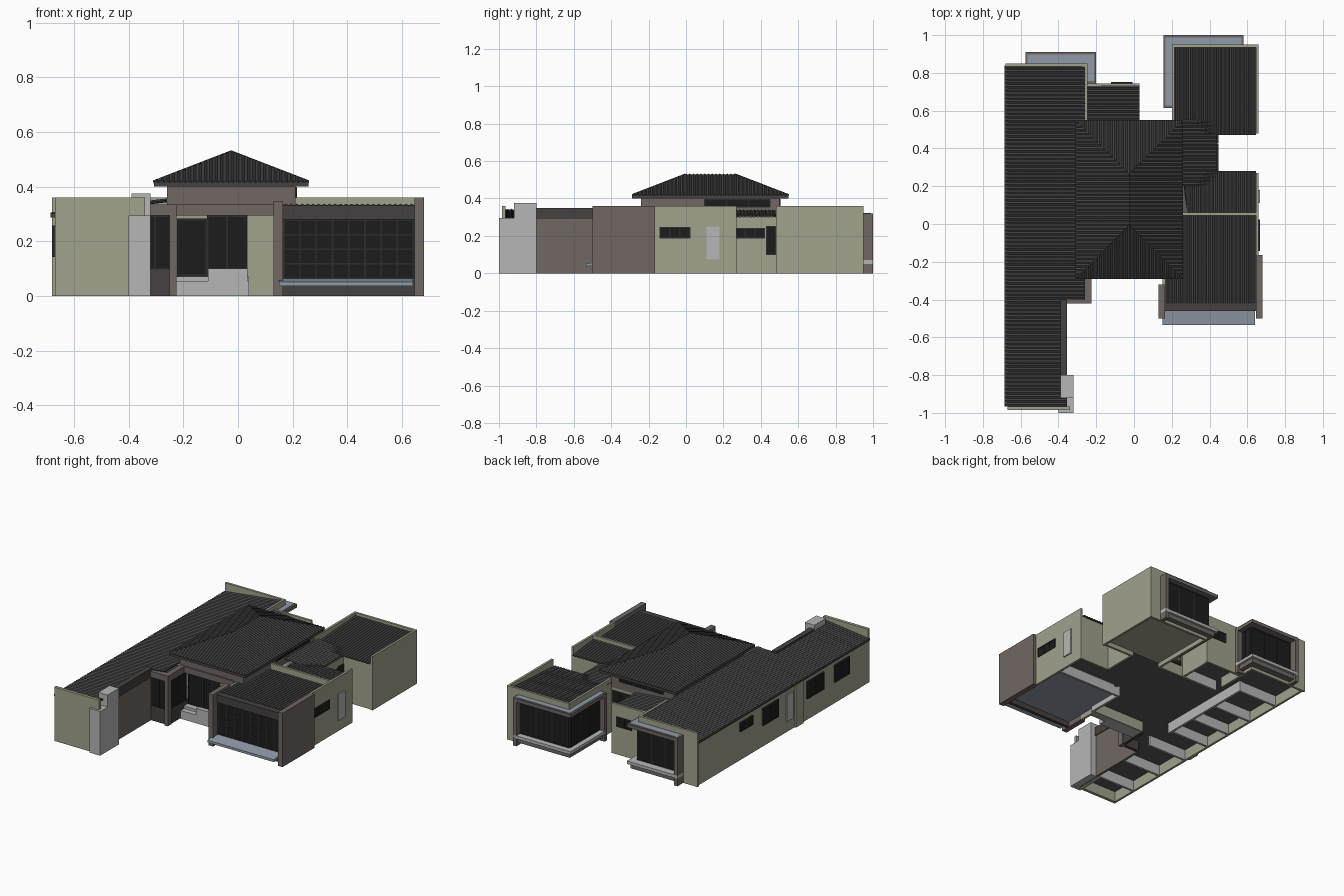
import bpy, bmesh
from mathutils import Vector

if "Cube" in bpy.data.objects:
    bpy.data.objects.remove(bpy.data.objects["Cube"])


def mat(name, *rgb):
    m = bpy.data.materials.new(name)
    m.diffuse_color = (*rgb, 1)
    m.use_nodes = True
    m.node_tree.nodes["Principled BSDF"].inputs["Base Color"].default_value = m.diffuse_color
    return m


BEIGE = mat("beige_render", .36, .36, .27)
BROWN = mat("brown_cladding", .16, .135, .125)
DARK = mat("dark_fascia", .06, .053, .05)
ROOF = mat("roof_sheet", .05, .05, .052)
GLASS = mat("dark_glass", .012, .012, .012)
FRAME = mat("window_frame", .025, .025, .025)
PALE = mat("pale_grey", .47, .47, .47)
FLOOR = mat("floor_grey", .1, .1, .1)
BLUE = mat("blue_grey", .28, .33, .39)


def finish(name, bm, m):
    me = bpy.data.meshes.new(name)
    bm.to_mesh(me)
    bm.free()
    me.materials.append(m)
    ob = bpy.data.objects.new(name, me)
    bpy.context.collection.objects.link(ob)
    return ob


def box(name, x0, x1, y0, y1, z0, z1, m):
    bm = bmesh.new()
    bmesh.ops.create_cube(bm, size=1)
    for v in bm.verts:
        v.co = Vector((x0 + (v.co.x + .5) * (x1 - x0), y0 + (v.co.y + .5) * (y1 - y0),
                       z0 + (v.co.z + .5) * (z1 - z0)))
    return finish(name, bm, m)


def slope(name, a, b, inward, depth, z0, pitch, step=.02, rib=.006):
    """Ribbed roof plane rising inward from the eave a-b; depth is a function of eave distance."""
    a, b, n = Vector((*a, 0)), Vector((*b, 0)), Vector((*inward, 0))
    length = (b - a).length
    count = 2 * round(length / step)
    bm = bmesh.new()
    last = None
    for i in range(count + 1):
        s = length * i / count
        p = a.lerp(b, i / count)
        d = depth(s)
        up = Vector((0, 0, z0 + (rib if i % 2 else 0)))
        pair = (bm.verts.new(p + up), bm.verts.new(p + n * d + up + Vector((0, 0, d * pitch))))
        if last:
            bm.faces.new((last[0], pair[0], pair[1], last[1]))
        last = pair
    bmesh.ops.recalc_face_normals(bm, faces=bm.faces)
    ob = finish(name, bm, ROOF)
    mod = ob.modifiers.new("thickness", "SOLIDIFY")
    mod.thickness = .008
    return ob


def window(name, axis, at, u0, u1, z0, z1, panes=2, rows=1):
    """Glass panel with frame bars, facing along x or y, centred on plane 'at'."""
    def piece(n, a, b, c, d, t, m):
        if axis == "x":
            box(n, at - t, at + t, a, b, c, d, m)
        else:
            box(n, a, b, at - t, at + t, c, d, m)
    piece(name + "_glass", u0, u1, z0, z1, .009, GLASS)
    w = .003
    for i in range(panes + 1):
        u = u0 + (u1 - u0) * i / panes
        piece(name + "_upright", u - w, u + w, z0 - w, z1 + w, .011, FRAME)
    for i in range(rows + 1):
        z = z0 + (z1 - z0) * i / rows
        piece(name + "_rail", u0 - w, u1 + w, z - w, z + w, .0115, FRAME)


# Left wing: outer wall, gable parapets, inner walls
box("left_outer_wall", -.67, -.655, -.97, .84, 0, .295, BEIGE)
box("left_front_parapet", -.67, -.34, -.985, -.965, 0, .36, BEIGE)
box("left_back_parapet", -.68, -.245, .835, .85, 0, .36, BEIGE)
box("left_back_return", -.26, -.245, .55, .85, 0, .36, BEIGE)
box("left_inner_wall", -.375, -.36, -.97, -.4, 0, .29, BROWN)
box("left_inner_fascia", -.39, -.355, -.8, -.4, .29, .35, DARK)
box("left_eave_fascia", -.685, -.67, -.965, .84, .288, .302, DARK)
box("front_pier_low", -.40, -.32, -1, -.8, 0, .295, PALE)
box("front_pier_high", -.39, -.32, -.92, -.8, .295, .375, PALE)

# Left wing side windows and door
for i, (y0, y1, z0, z1) in enumerate([(.26, .39, .195, .25), (-.01, .15, .145, .255),
                                      (-.49, -.32, .145, .255), (-.76, -.61, .145, .255)]):
    window(f"left_window_{i}", "x", -.668, y0, y1, z0, z1)
box("left_side_door", -.676, -.66, -.17, -.1, .07, .25, PALE)
box("left_door_pier", -.68, -.66, -.27, -.19, 0, .295, BEIGE)

# Left bay beside the entrance
box("bay_low_wall", -.36, -.25, -.405, -.385, 0, .1, DARK)
window("bay_window", "y", -.395, -.355, -.25, .1, .292, 2)
box("bay_column", -.25, -.225, -.42, -.38, 0, .335, BROWN)
box("bay_parapet_front", -.39, -.225, -.42, -.38, .295, .335, BROWN)
box("bay_parapet_side", -.26, -.225, -.42, -.22, .295, .335, BROWN)
box("bay_side_low_wall", -.25, -.23, -.38, -.2, 0, .1, DARK)
window("bay_side_window", "x", -.24, -.38, -.22, .1, .292, 2)
box("bay_roof", -.38, -.24, -.4, -.22, .305, .315, DARK)

# Entrance
box("entry_wall", -.23, .15, -.2, -.185, 0, .335, BEIGE)
box("entry_beam", -.26, .14, -.25, -.225, .295, .335, BROWN)
box("entry_ceiling", -.24, .15, -.24, -.19, .3, .31, BEIGE)
window("entry_window", "y", -.2, -.22, -.115, .075, .28, 1)
window("entry_door", "y", -.2, -.11, .03, .075, .292, 2)
box("entry_step_low", -.225, .04, -.285, -.2, 0, .055, PALE)
box("entry_step_high", -.225, .04, -.25, -.2, .055, .072, PALE)
box("entry_planter", -.11, .035, -.285, -.255, 0, .1, PALE)
box("entry_side_wall", .035, .15, -.24, -.2, 0, .295, BEIGE)

# Raised core under the hip roof
box("core_front", -.26, .21, -.24, -.225, .3, .405, BROWN)
box("core_back", -.26, .21, .485, .5, .3, .405, BROWN)
box("core_left", -.26, -.245, -.24, .5, .3, .405, BROWN)
box("core_right", .195, .21, -.24, .5, .3, .405, BROWN)
window("clerestory_right", "x", .205, .1, .45, .355, .395, 3)
window("clerestory_back", "y", .495, -.18, .14, .355, .395, 3)
box("core_back_lower", .02, .21, .485, .5, 0, .31, BEIGE)
window("patio_doors", "y", .495, .04, .19, .075, .28, 3)
box("hip_fascia", -.308, .258, -.288, .548, .4, .416, DARK)

# Hip roof: four ribbed planes
D, P = .285, .11 / .285
LX, LY = .57, .84
long_hip = lambda s: min(s, LY - s, D)
short_hip = lambda s: min(s, LX - s, D)
slope("hip_left", (-.31, -.29), (-.31, .55), (1, 0), long_hip, .417, P)
slope("hip_right", (.26, -.29), (.26, .55), (-1, 0), long_hip, .417, P)
slope("hip_front", (-.31, -.29), (.26, -.29), (0, 1), short_hip, .417, P)
slope("hip_back", (-.31, .55), (.26, .55), (0, -1), short_hip, .417, P)

# Low pitched roofs
slope("left_roof_front", (-.685, -.965), (-.685, -.8), (1, 0), lambda s: .33, .3, .12)
slope("left_roof_middle", (-.685, -.8), (-.685, -.4), (1, 0), lambda s: .295, .3, .12)
slope("left_roof_back", (-.685, -.4), (-.685, .838), (1, 0), lambda s: .425, .3, .12)
slope("rear_roof", (.03, .49), (.03, .732), (-1, 0), lambda s: .275, .305, .1)
slope("garage_roof", (.165, -.42), (.645, -.42), (0, 1), lambda s: .47, .332, -.03)
slope("laundry_roof", (.26, .28), (.645, .28), (0, -1), lambda s: min(.23, .02 + .0 + 9 * s), .31, .1)
slope("passage_roof", (.44, .2), (.44, .55), (-1, 0), lambda s: .24, .308, .11)
slope("bedroom_roof", (.21, .47), (.645, .47), (0, 1), lambda s: .465, .312, .06)

# Garage
box("garage_left_fin", .13, .165, -.5, -.32, 0, .345, BROWN)
box("garage_right_fin", .645, .68, -.5, -.165, 0, .36, BROWN)
box("garage_left_wall", .15, .165, -.32, -.185, 0, .33, BEIGE)
box("garage_right_wall", .645, .66, -.165, .27, 0, .36, BEIGE)
box("garage_rear_parapet", .21, .65, .045, .06, .06, .36, BEIGE)
box("garage_fascia", .165, .645, -.46, -.42, .28, .332, DARK)
window("garage_door", "y", -.44, .168, .642, .065, .278, 8, 4)
box("garage_base", .165, .645, -.455, -.435, 0, .06, DARK)
ramp = box("garage_apron", .15, .64, -.535, -.45, .048, .064, BLUE)
for v in ramp.data.vertices:
    if v.co.y < -.5:
        v.co.z -= .012
box("garage_floor", .165, .645, -.44, .05, .035, .055, BLUE)
window("garage_side_window", "x", .655, -.14, .02, .19, .245, 3)
box("garage_side_door", .65, .668, .11, .18, .075, .25, PALE)
box("laundry_back_wall", .43, .655, .255, .27, 0, .305, BEIGE)

# Passage wall between garage and back bedroom
box("passage_wall", .425, .44, .26, .5, 0, .3, BEIGE)
window("passage_window", "x", .435, .265, .42, .19, .24, 3)
window("passage_slot", "x", .435, .43, .478, .1, .25, 1)

# Back right bedroom
box("bedroom_right_wall", .645, .66, .48, .95, 0, .36, BEIGE)
box("bedroom_back_wall", .2, .66, .935, .95, 0, .36, BEIGE)
box("bedroom_left_wall", .2, .215, .5, .95, 0, .36, BEIGE)
box("bedroom_front_wall", .43, .655, .485, .5, 0, .308, BEIGE)

# Rear middle room
box("rear_wall", -.25, .03, .73, .745, 0, .335, BEIGE)
box("rear_side_wall", .01, .025, .49, .735, 0, .302, BEIGE)
window("rear_window", "y", .739, -.12, -.01, .19, .25, 2)
window("rear_side_window", "x", .018, .55, .68, .19, .25, 2)


def corner_window(name, xc, yc, xe, ye, inner_x, inner_y):
    """Framed corner window: corner (xc, yc), ends at xe along the back and ye along the side."""
    w = .025
    sx = 1 if xe > xc else -1
    x0, x1 = sorted((xc, xe))
    side = sorted((xc, inner_x))
    for part, z0, z1, inset, m in [("hood", .295, .318, 0, BROWN), ("hood_cap", .318, .321, .012, BLUE),
                                   ("sill", .05, .07, 0, PALE), ("plinth", .02, .05, .015, BROWN)]:
        box(f"{name}_{part}_back", x0 + inset, x1 - inset, inner_y, yc - inset, z0, z1, m)
        a, b = sorted((xc + sx * inset, inner_x))
        box(f"{name}_{part}_side", a, b, ye + inset, inner_y, z0, z1, m)
    ex = sorted((xe, xe - sx * w))
    box(name + "_post_back", *ex, inner_y, yc, 0, .32, BROWN)
    box(name + "_post_side", *side, ye, ye + w, 0, .32, BROWN)
    g0, g1 = sorted((inner_x, xe - sx * w))
    window(name + "_back", "y", inner_y, g0, g1, .072, .293, 3)
    window(name + "_side", "x", inner_x, ye + w, inner_y, .072, .293, 3)


corner_window("bedroom_corner", .155, 1.0, .58, .615, .2, .95)
corner_window("left_corner", -.2, .91, -.575, .745, -.245, .85)

# Raised floors and the partition walls seen from below
for n, r in {"left_floor": (-.66, -.37, -.97, .84), "core_floor": (-.37, .21, -.2, .49),
             "bay_floor": (-.37, -.24, -.39, -.2), "rear_floor": (-.37, .015, .49, .735),
             "left_back_floor": (-.37, -.25, .735, .84), "passage_floor": (.21, .43, .05, .5),
             "laundry_floor": (.43, .65, .05, .26)}.items():
    box(n, *r, .07, .08, FLOOR)
box("bedroom_floor", .21, .65, .49, .94, .03, .05, BEIGE)
for i, y in enumerate((-.8, -.55, -.3, -.08, .12, .33, .58)):
    box(f"left_partition_{i}", -.66, -.37, y, y + .015, 0, .29, PALE)
box("left_spine_wall", -.375, -.36, -.1, .6, 0, .29, PALE)
box("rear_partition", -.25, .02, .49, .505, 0, .29, PALE)
box("garage_inner_wall", .165, .18, -.2, .06, 0, .3, PALE)
box("garage_back_base", .165, .65, .045, .06, 0, .06, PALE)
